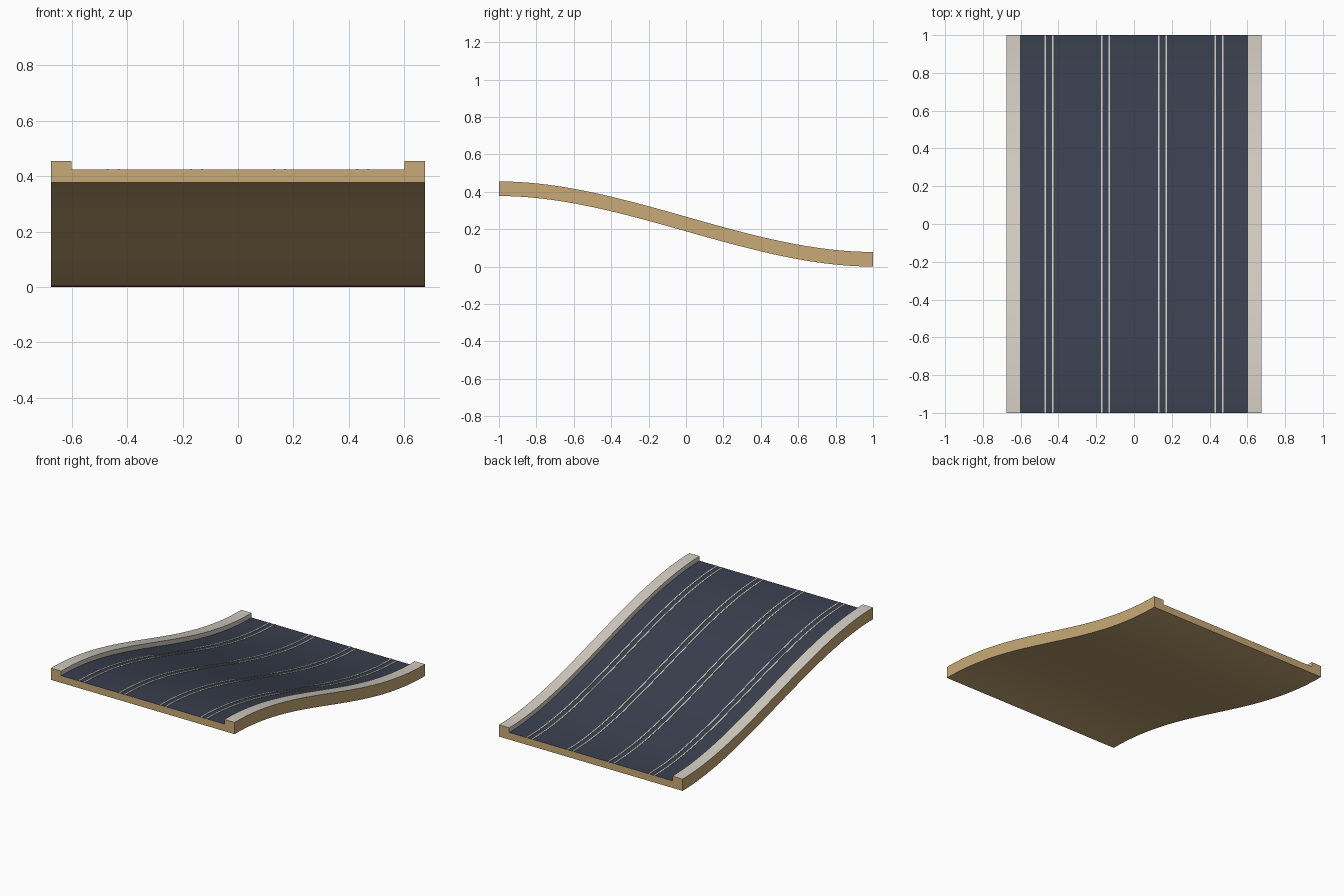
import bpy
import bmesh

cube = bpy.data.objects.get("Cube")
if cube:
    bpy.data.objects.remove(cube, do_unlink=True)

HALF_WIDTH, ROAD_HALF = 0.675, 0.60
ROAD_Z, KERB_Z = 0.047, 0.078
DROP, STEPS = 0.377, 48


def material(name, srgb):
    """Flat material from an sRGB colour, stored as linear values."""
    colour = [((c + 0.055) / 1.055) ** 2.4 for c in srgb] + [1]
    mat = bpy.data.materials.new(name)
    mat.use_nodes = True
    mat.diffuse_color = colour
    mat.node_tree.nodes["Principled BSDF"].inputs["Base Color"].default_value = colour
    return mat


wood = material("tan wood", (0.785, 0.665, 0.465))
asphalt = material("dark blue road", (0.225, 0.25, 0.31))
cream = material("pale kerb", (0.825, 0.80, 0.76))
metal = material("light rail", (0.83, 0.82, 0.77))


def slope(t):
    """Height of the underside, easing from the high front to the low back."""
    return DROP * (1 - t * t * (3 - 2 * t))


def sweep(name, profile, mats, edge_mats):
    """Sweep a closed x-z profile along the slope; one material per profile edge."""
    bm = bmesh.new()
    rings = []
    for i in range(STEPS + 1):
        t = i / STEPS
        rings.append([bm.verts.new((x, 2 * t - 1, z + slope(t))) for x, z in profile])
    n = len(profile)
    for a, b in zip(rings, rings[1:]):
        for k in range(n):
            j = (k + 1) % n
            face = bm.faces.new((a[k], a[j], b[j], b[k]))
            face.material_index = edge_mats[k]
            face.smooth = True
    bm.faces.new(rings[0])
    bm.faces.new(rings[-1])
    bmesh.ops.recalc_face_normals(bm, faces=bm.faces)
    # Keep the lengthwise corners and the ends crisp
    for e in bm.edges:
        e.smooth = e.calc_face_angle(0) < 0.5
    mesh = bpy.data.meshes.new(name)
    bm.to_mesh(mesh)
    bm.free()
    for m in mats:
        mesh.materials.append(m)
    obj = bpy.data.objects.new(name, mesh)
    bpy.context.collection.objects.link(obj)
    return obj


# Track bed: wooden slab with a sunken road between raised kerbs
right_half = [(HALF_WIDTH, 0), (HALF_WIDTH, KERB_Z), (ROAD_HALF, KERB_Z), (ROAD_HALF, ROAD_Z)]
left_half = [(-x, z) for x, z in reversed(right_half)]
sweep("track_bed", right_half + left_half, [wood, asphalt, cream],
      [0, 2, 2, 1, 2, 2, 0, 0])

# Paired thin rails, one pair per lane
for lane, centre in enumerate((-0.45, -0.15, 0.15, 0.45), 1):
    for side, label in ((-1, "right"), (1, "left")):
        x, w = centre + side * 0.02, 0.004
        low, high = ROAD_Z - 0.001, ROAD_Z + 0.002
        sweep(f"lane_{lane}_{label}_rail",
              [(x - w, low), (x + w, low), (x + w, high), (x - w, high)],
              [metal], [0] * 4)
